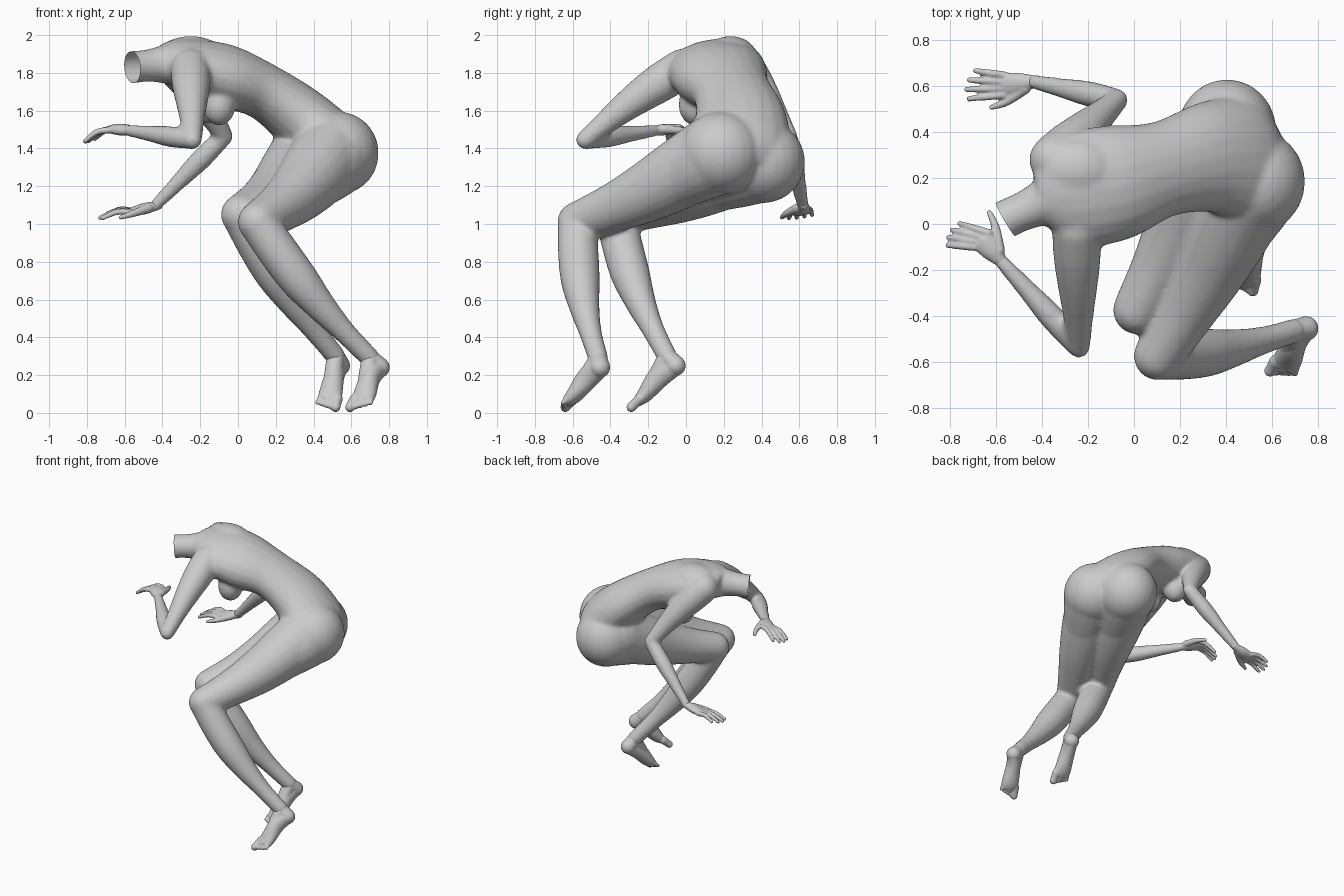
import bpy, bmesh, math
from mathutils import Vector as V, Matrix

if "Cube" in bpy.data.objects:
    bpy.data.objects.remove(bpy.data.objects["Cube"])

def spline(pts, n=5):
    """Catmull-Rom through rows of numbers."""
    out = []
    for i in range(len(pts) - 1):
        p = [pts[max(i - 1, 0)], pts[i], pts[i + 1], pts[min(i + 2, len(pts) - 1)]]
        for k in range(n):
            t = k / n
            out.append([b + (c - a) * t / 2 + (2 * a - 5 * b + 4 * c - d) * t * t / 2
                        + (3 * b - a - 3 * c + d) * t ** 3 / 2 for a, b, c, d in zip(*p)])
    return out + [list(pts[-1])]

def blob(bm, c, r):
    r = (r, r, r) if isinstance(r, float) else r
    bmesh.ops.create_uvsphere(bm, u_segments=24, v_segments=14, radius=1,
                              matrix=Matrix.Translation(c) @ Matrix.Diagonal((*r, 1)))

def tube(bm, pts, hint=(0, 0, 1), ends=True, seg=20):
    """Closed loft; each row is centre, radius along the hint [, other radius]."""
    rows = spline([(*p[0], p[1], p[-1]) for p in pts])
    rings = []
    for i, r in enumerate(rows):
        t = (V(rows[min(i + 1, len(rows) - 1)][:3]) - V(rows[max(i - 1, 0)][:3])).normalized()
        u = V(hint)
        u = (u - t * u.dot(t)).normalized()
        w = t.cross(u)
        rings.append([bm.verts.new(V(r[:3]) + u * r[3] * math.cos(a) + w * r[4] * math.sin(a))
                      for a in (math.tau * k / seg for k in range(seg))])
    for a, b in zip(rings, rings[1:]):
        for k in range(seg):
            bm.faces.new((a[k], a[(k + 1) % seg], b[(k + 1) % seg], b[k]))
    bm.faces.new(rings[0][::-1])
    bm.faces.new(rings[-1])
    if ends:
        for r in (rows[0], rows[-1]):
            blob(bm, r[:3], min(r[3:]) * 0.99)

def limb(bm, a, b, radii, bow=(0, 0, 0)):
    """Evenly spaced radii from joint a to joint b, bowed in the middle."""
    n = len(radii) - 1
    tube(bm, [(V(a).lerp(V(b), i / n) + V(bow) * math.sin(math.pi * i / n), r)
              for i, r in enumerate(radii)])

def fuse(name, bm, voxel, smooth, cut=None):
    """Melt the overlapping pieces into one smooth skin."""
    bmesh.ops.recalc_face_normals(bm, faces=bm.faces)
    me = bpy.data.meshes.new(name)
    bm.to_mesh(me)
    bm.free()
    ob = bpy.data.objects.new(name, me)
    bpy.context.collection.objects.link(ob)
    m = ob.modifiers.new("Fuse", 'REMESH')
    m.mode, m.voxel_size = 'VOXEL', voxel
    s = ob.modifiers.new("Soften", 'SMOOTH')
    s.factor, s.iterations = 0.5, smooth
    bpy.context.view_layer.update()
    done = bpy.data.meshes.new_from_object(ob.evaluated_get(bpy.context.evaluated_depsgraph_get()))
    ob.modifiers.clear()
    ob.data = done
    b = bmesh.new()
    b.from_mesh(done)
    if cut:                                  # open the skin at the neck
        co, no = V(cut[0]), V(cut[1])
        near = [f for f in b.faces if (f.calc_center_median() - co).length < 0.17]
        geom = near + list({e for f in near for e in f.edges}) + list({v for f in near for v in f.verts})
        bmesh.ops.bisect_plane(b, geom=geom, plane_co=co, plane_no=no, clear_outer=True)
    for f in b.faces:
        f.smooth = True
    b.to_mesh(done)
    b.free()

# ---- body: torso and neck
bm = bmesh.new()
tube(bm, [((-.41, .11, 1.85), .13, .095), ((-.29, .14, 1.845), .245, .135), ((-.08, .18, 1.785), .255, .17),
          ((.13, .24, 1.705), .21, .15), ((.33, .29, 1.56), .245, .17), ((.47, .28, 1.41), .28, .19),
          ((.52, .26, 1.31), .22, .16)], hint=(.3, -.93, -.15), ends=False)
neck_end = V((-.56, .02, 1.83))
tube(bm, [((-.33, .12, 1.85), .12), ((-.46, .065, 1.84), .088), (neck_end, .086),
          ((-.64, -.03, 1.82), .094)], ends=False)
# shoulder blade, breasts
blob(bm, (-.25, .235, 1.89), (.18, .14, .105))
for c in ((-.1, .05, 1.63), (-.16, .27, 1.64)):
    blob(bm, c, (.088, .09, .11))

# arms and legs: joints per side, shared thickness
upper, fore = (.108, .103, .086, .066, .05), (.05, .056, .043, .032)
thigh, shin = (.2, .187, .16, .13, .108), (.105, .108, .104, .081, .06, .054)
wrists = V((-.58, -.16, 1.495)), V((-.44, .62, 1.095))
ankles = V((.7, -.465, .29)), V((.517, -.1, .3))
for shoulder, elbow, wrist in (((-.25, -.02, 1.82), (-.24, -.535, 1.445), wrists[0]),
                               ((-.35, .28, 1.86), (-.075, .54, 1.465), wrists[1])):
    limb(bm, shoulder, elbow, upper, (0, 0, .02))
    limb(bm, elbow, wrist, fore)
for hip, knee, ankle, seat in (((.49, .15, 1.38), (.105, -.575, 1.01), ankles[0], (.53, .185, 1.375)),
                               ((.36, .36, 1.35), (.015, -.375, 1.05), ankles[1], (.405, .405, 1.33))):
    limb(bm, hip, knee, thigh, (.02, 0, -.03))
    limb(bm, knee, ankle, shin, (-.02, -.03, -.02))
    # buttock tapering into the back of the thigh
    back = V(hip).lerp(V(knee), .42) + V((.04, .01, -.045))
    blob(bm, seat, (.216, .226, .22))
    limb(bm, seat, back, (.214, .195, .165, .13))
fuse("body", bm, .011, 18, cut=(neck_end, (-.86, -.5, -.08)))

# ---- hands: palm, four fingers fanned by rule, thumb
def hand(name, w, knuckle, side, reach, thumb):
    bm = bmesh.new()
    k, s, reach = V(knuckle), V(side).normalized(), V(reach)
    arm = (w - k).normalized()
    tube(bm, [(w + arm * .02, .024), (w, .029, .026), (w.lerp(k, .5), .047, .03), (k, .054, .023)], hint=s)
    for i, size in enumerate((.95, 1, .92, .75)):
        a = k + s * (.042 - .028 * i)
        tip = a + reach * size + s * (.018 - .013 * i)
        tube(bm, [(a, .018), (a.lerp(tip, .5) + V((0, 0, .018)), .016), (tip, .012)], seg=12)
    a, t = w.lerp(k, .3) + s * .025, V(thumb)
    tube(bm, [(a, .026), (a.lerp(t, .55) + s * .012, .019), (t, .012)], seg=12)
    fuse(name, bm, .006, 4)

hand("left_hand", wrists[0], (-.66, -.07, 1.505), (.66, .72, .2), (-.145, .03, -.07), (-.63, .05, 1.48))
hand("right_hand", wrists[1], (-.56, .605, 1.065), (.05, -1, -.1), (-.17, 0, -.03), (-.62, .508, 1.035))

# ---- feet: heel, instep, ball and toes
def foot(name, a, heel, ball, toe, side):
    bm = bmesh.new()
    h, b, t, s = V(heel), V(ball), V(toe), V(side).normalized()
    tube(bm, [(a + V((-.02, -.01, .03)), .038), (a, .047), (h, .054)])
    mid = h.lerp(b, .45) + (a - h) * .25
    tube(bm, [(h, .045, .052), (mid, .052, .06), (b, .063, .043), (b.lerp(t, .5), .06, .03)], hint=s)
    tube(bm, [(a, .047), (a.lerp(b, .5), .048, .042), (b, .05, .035)], hint=s)
    for i in range(5):                       # big toe first, on the inner side
        r = .023 - .002 * i if i else .029
        p = b.lerp(t, .35) + s * (.043 - .0235 * i)
        q = t + s * (.045 - .0255 * i) + (b - t) * .09 * i
        tube(bm, [(p, r), (p.lerp(q, .6), r * .9), (q, r * .9)], seg=12)
    fuse(name, bm, .006, 4)

foot("left_foot", ankles[0], (.75, -.455, .24), (.67, -.59, .095), (.635, -.655, .03), (-.93, .35, 0))
foot("right_foot", ankles[1], (.54, -.055, .25), (.49, -.215, .1), (.472, -.285, .03), (.95, -.1, 0))
